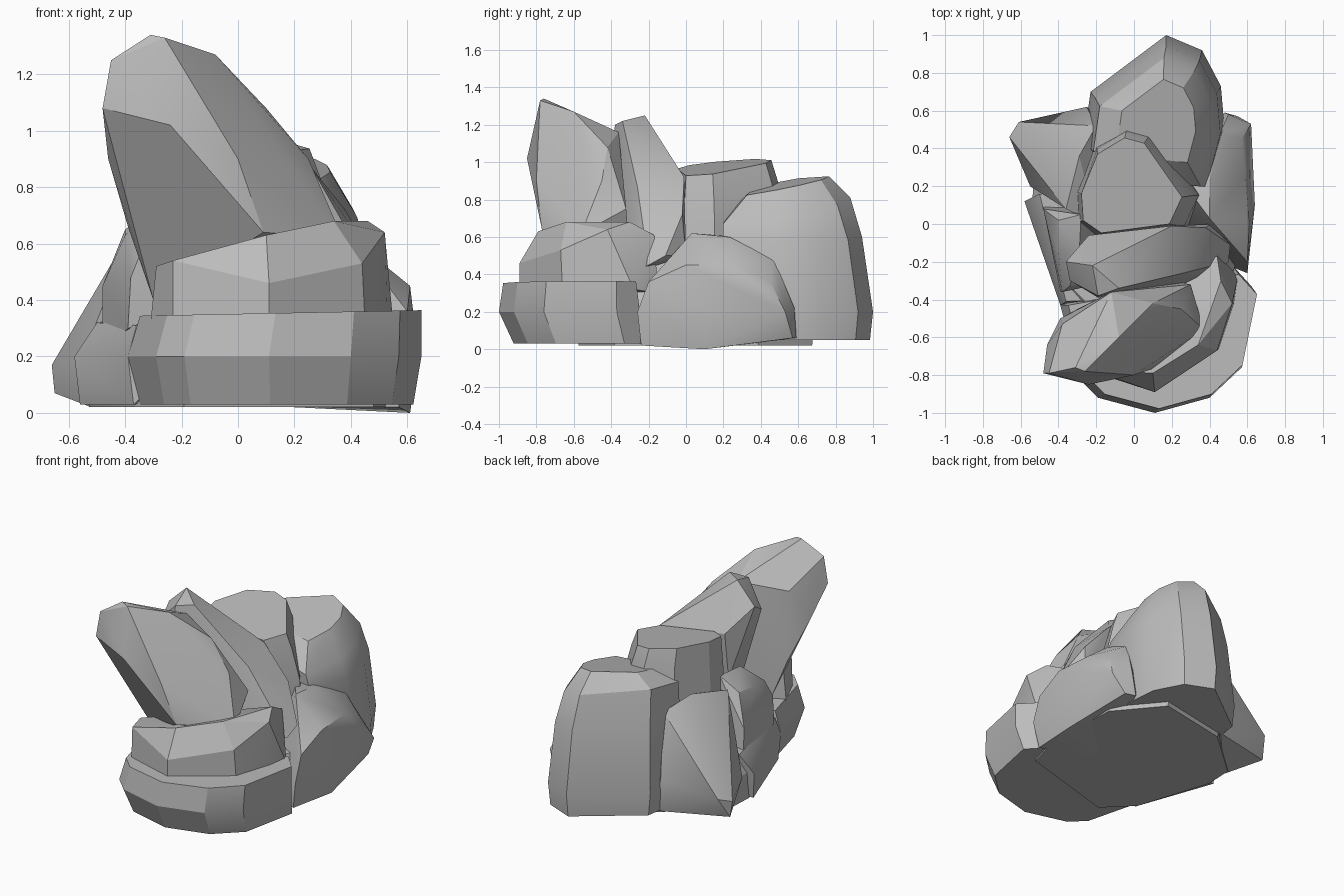
import bpy
import bmesh
from math import radians
from mathutils import Vector

default_cube = bpy.data.objects.get("Cube")
if default_cube:
    bpy.data.objects.remove(default_cube, do_unlink=True)

# Single plain stone colour
stone = bpy.data.materials.new("stone_grey")
stone.use_nodes = True
stone_colour = (.5, .5, .5, 1)
stone.diffuse_color = stone_colour
stone.node_tree.nodes["Principled BSDF"].inputs["Base Color"].default_value = stone_colour


def boulder(name, *corners):
    """Chiselled convex stone spanning the given corner points."""
    mesh = bpy.data.meshes.new(name)
    bm = bmesh.new()
    for corner in corners:
        bm.verts.new(corner)
    hull = bmesh.ops.convex_hull(bm, input=bm.verts[:])
    loose = {item for key in ("geom_interior", "geom_unused")
             for item in hull[key] if isinstance(item, bmesh.types.BMVert)}
    loose.update(vert for vert in bm.verts if not vert.link_faces)
    bmesh.ops.delete(bm, geom=list(loose), context="VERTS")
    bmesh.ops.dissolve_limit(bm, angle_limit=radians(5),
                             verts=bm.verts[:], edges=bm.edges[:])
    bmesh.ops.recalc_face_normals(bm, faces=bm.faces[:])
    bm.to_mesh(mesh)
    bm.free()
    mesh.materials.append(stone)
    stone_object = bpy.data.objects.new(name, mesh)
    bpy.context.collection.objects.link(stone_object)
    bpy.ops.object.select_all(action="DESELECT")
    stone_object.select_set(True)
    bpy.context.view_layer.objects.active = stone_object
    bpy.ops.object.shade_smooth_by_angle(angle=radians(25))
    return stone_object


def layered_stone(name, outline, layers):
    """Stone made of one plan outline repeated at several heights.
    Each layer is height, plan scale, plan shift, slope along x and y."""
    points = [Vector(point) for point in outline]
    centre = sum(points, Vector((0, 0))) / len(points)
    corners = []
    for height, scale, shift, slope in layers:
        for point in points:
            offset = (point - centre) * scale
            place = centre + offset + Vector(shift)
            corners.append((place.x, place.y, height + offset.dot(Vector(slope))))
    return boulder(name, *corners)


centred = level = (0, 0)

# Low filling under the whole pile
layered_stone(
    "foundation",
    [(.5, -.4), (.58, -.1), (.55, .4), (.3, .7), (-.2, .6),
     (-.54, .3), (-.55, .1), (-.38, -.42), (-.2, -.6)],
    [(.02, .96, centred, level), (.2, .98, centred, level),
     (.32, .85, centred, level)])

# Curved ledges at the front
layered_stone(
    "front_lower_ledge",
    [(.65, -.37), (.57, -.76), (.4, -.92), (.11, -1), (-.19, -.92),
     (-.29, -.82), (-.39, -.43), (.55, -.26)],
    [(.03, .94, (0, .06), level), (.2, 1, centred, level),
     (.355, .96, (.02, .01), (.02, 0))])

boulder(
    "front_upper_ledge",
    (-.31, -.6, .32), (-.23, -.78, .32), (-.23, -.77, .54), (-.29, -.6, .52),
    (.11, -.89, .46), (.11, -.89, .32), (.1, -.79, .63),
    (.44, -.67, .53), (.45, -.66, .32), (.34, -.64, .68),
    (.46, -.3, .68), (.52, -.42, .64), (.53, -.42, .32),
    (.44, -.17, .61), (.44, -.15, .3), (.55, -.28, .32))

# Two slanted stones leaning toward the front
boulder(
    "leaning_stone",
    (-.31, -.76, 1.34), (-.45, -.79, 1.25), (-.48, -.79, 1.08),
    (-.24, -.85, 1.02), (-.26, -.78, 1.33), (-.08, -.6, 1.27),
    (-.38, -.53, 1.1), (-.12, -.36, 1.16), (.1, -.42, 1.08),
    (.25, -.45, .9), (.3, -.32, .75), (.37, -.56, .62),
    (.09, -.77, .64), (.0, -.8, .9), (-.46, -.64, .9),
    (-.39, -.5, .66), (-.33, -.64, .76), (-.3, -.45, .4), (.2, -.3, .5))

boulder(
    "rear_leaning_stone",
    (-.36, -.2, 1.12), (-.34, -.3, 1.06), (-.19, -.39, 1.08),
    (-.19, -.38, 1.2), (-.22, -.22, 1.25), (-.08, -.34, 1.22),
    (-.24, -.06, .96), (.2, -.01, .92), (.38, -.02, .72),
    (.51, -.11, .5), (.5, -.2, .45), (.26, -.26, .87),
    (-.24, -.1, .65), (-.12, -.34, .4), (.4, -.3, .4), (.4, 0, .5))

# Flat-topped block in the middle
layered_stone(
    "middle_block",
    [(-.29, .17), (-.2, .39), (-.05, .48), (.06, .45),
     (.27, .15), (.2, 0), (-.18, -.05), (-.28, .02)],
    [(.2, 1.25, (.02, .02), level), (.65, 1.13, (.03, .01), level),
     (.87, 1.04, (.01, 0), (-.1, .1)),
     (.98, .95, (0, -.01), (-.12, .12))])

# Broad tall stone at the back
layered_stone(
    "back_stone",
    [(.17, 1), (.36, .92), (.46, .73), (.48, .5), (.4, .2),
     (-.08, .25), (-.27, .42), (-.23, .7)],
    [(.05, .96, centred, level), (.2, 1, centred, level),
     (.6, .93, (0, -.03), (-.1, 0)),
     (.76, .85, (-.01, -.06), (-.2, .15)),
     (.88, .55, (-.01, -.05), (-.1, .2))])

# Rounded stone on the left flank
boulder(
    "left_dome",
    (.55, .57, .06), (.62, .53, .2), (.64, .1, .2), (.6, -.26, .2),
    (.57, -.24, .02), (.61, .1, 0), (.48, .59, .06), (.5, .58, .22),
    (.61, 0, .45), (.59, .26, .45), (.6, -.2, .36), (.57, .45, .36),
    (.4, .03, .62), (.4, .23, .6), (.45, .47, .48),
    (.2, .3, .6), (.2, -.1, .02))

# Jagged spur, rounded stone and low sill on the right flank
boulder(
    "right_spur",
    (-.66, .46, .17), (-.65, .47, .07), (-.52, .25, .02),
    (-.61, .54, .2), (-.25, .62, .27), (-.2, .6, .04),
    (-.5, .28, .4), (-.55, .2, .2), (-.36, .08, .68),
    (-.29, .36, .74), (-.2, .52, .66), (-.2, 0, .6))

boulder(
    "right_dome",
    (-.48, .08, .45), (-.48, .1, .2), (-.4, .02, .65), (-.39, -.36, .3),
    (-.38, -.36, .48), (-.34, -.33, .58), (-.4, -.14, .63),
    (-.29, -.15, .73), (-.28, .05, .74), (-.1, -.3, .4), (-.1, .1, .2))

boulder(
    "right_low_sill",
    (-.58, .12, .2), (-.56, .1, .03), (-.5, .16, .32),
    (-.39, -.43, .2), (-.37, -.43, .03), (-.36, -.41, .31),
    (-.1, -.4, .3), (-.1, .1, .05), (-.2, .15, .35))
